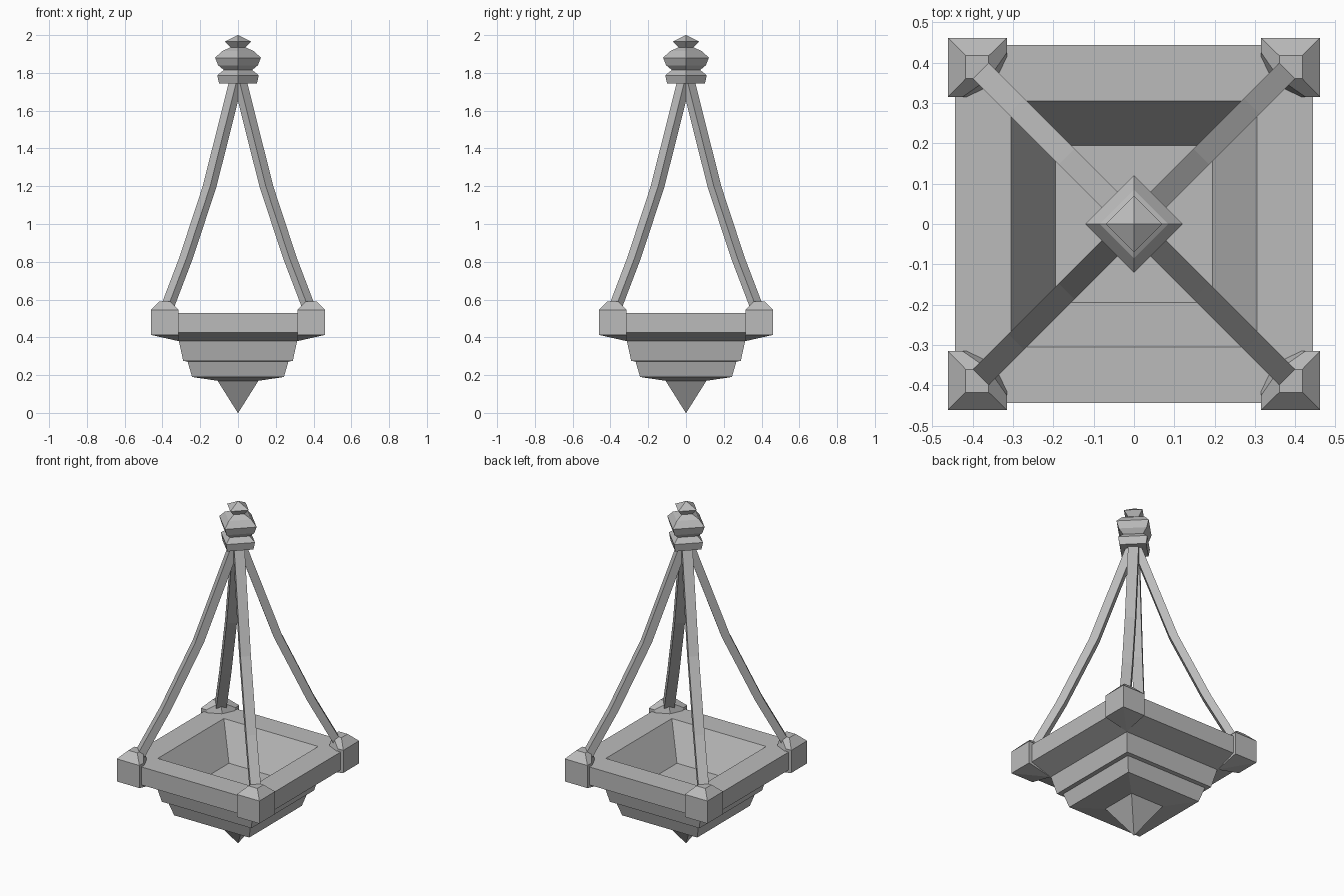
import bpy
import bmesh
from math import radians, cos, sin

old = bpy.data.objects.get("Cube")
if old:
    bpy.data.objects.remove(old, do_unlink=True)

stone = bpy.data.materials.new("grey stone")
stone.use_nodes = True
grey = (0.5, 0.5, 0.5, 1)
stone.diffuse_color = grey
stone.node_tree.nodes["Principled BSDF"].inputs["Base Color"].default_value = grey


def finish(name, bm):
    """Turn a bmesh into a flat-shaded object."""
    bmesh.ops.remove_doubles(bm, verts=bm.verts[:], dist=0.0005)
    bmesh.ops.recalc_face_normals(bm, faces=bm.faces[:])
    mesh = bpy.data.meshes.new(name)
    bm.to_mesh(mesh)
    bm.free()
    mesh.materials.append(stone)
    obj = bpy.data.objects.new(name, mesh)
    bpy.context.scene.collection.objects.link(obj)
    return obj


def loft(name, rings):
    """Skin closed rings of equal length and cap both ends."""
    bm = bmesh.new()
    rows = [[bm.verts.new(p) for p in ring] for ring in rings]
    n = len(rows[0])
    for a, b in zip(rows, rows[1:]):
        for i in range(n):
            j = (i + 1) % n
            bm.faces.new((a[i], a[j], b[j], b[i]))
    bm.faces.new(rows[0][::-1])
    bm.faces.new(rows[-1])
    return finish(name, bm)


def square(half, z):
    return [(half * sx, half * sy, z) for sx, sy in ((-1, -1), (1, -1), (1, 1), (-1, 1))]


def diamond(half, z):
    return [(half * dx, half * dy, z) for dx, dy in ((0, -1), (1, 0), (0, 1), (-1, 0))]


# Stepped basin: outside from the pointed drop upward, then the hollow inside
basin_profile = [(0.001, 0), (0.108, 0.17), (0.243, 0.19), (0.267, 0.272),
                 (0.29, 0.275), (0.313, 0.38), (0.443, 0.425), (0.443, 0.53),
                 (0.305, 0.53), (0.195, 0.34)]
loft("basin", [square(h, z) for h, z in basin_profile])

# Stacked finial turned by an eighth
finial_profile = [(0.1, 1.743), (0.11, 1.787), (0.075, 1.815), (0.105, 1.84),
                  (0.121, 1.88), (0.085, 1.915), (0.04, 1.935), (0.07, 1.965),
                  (0.001, 2)]
loft("finial", [diamond(h, z) for h, z in finial_profile])

# Corner blocks with a chamfered inner corner and a sloped cap
lo, hi, cut = 0.315, 0.461, 0.425
block_points = [(hi, hi, 0.413), (lo, hi, 0.413), (hi, lo, 0.413), (lo, lo, 0.38)]
block_points += [(x, y, 0.545) for x, y in
                 ((lo, hi), (hi, hi), (hi, lo), (cut, lo), (lo, cut))]
block_points += [(x, y, 0.59) for x in (0.36, 0.417) for y in (0.36, 0.417)]

# Curved arms: distance along x and height of the centre line
arm_path = [(0.378, 0.55), (0.275, 0.82), (0.15, 1.2), (0.012, 1.75)]
arm_width, arm_depth = 0.028, 0.024

corners = {"back_left": 45, "back_right": 135, "front_right": 225, "front_left": 315}
for corner, degrees in corners.items():
    a = radians(degrees)
    c, s = cos(a), sin(a)

    rings = []
    for x, z in arm_path:
        r = x * 2 ** 0.5
        rings.append([((r + u * arm_depth) * c - v * arm_width * s,
                       (r + u * arm_depth) * s + v * arm_width * c, z)
                      for u, v in ((-1, -1), (1, -1), (1, 1), (-1, 1))])
    loft(corner + "_arm", rings)

    sx, sy = (1 if c > 0 else -1), (1 if s > 0 else -1)
    bm = bmesh.new()
    for x, y, z in block_points:
        bm.verts.new((x * sx, y * sy, z))
    bmesh.ops.convex_hull(bm, input=bm.verts[:])
    bmesh.ops.dissolve_limit(bm, angle_limit=radians(1), verts=bm.verts[:], edges=bm.edges[:])
    finish(corner + "_block", bm)
